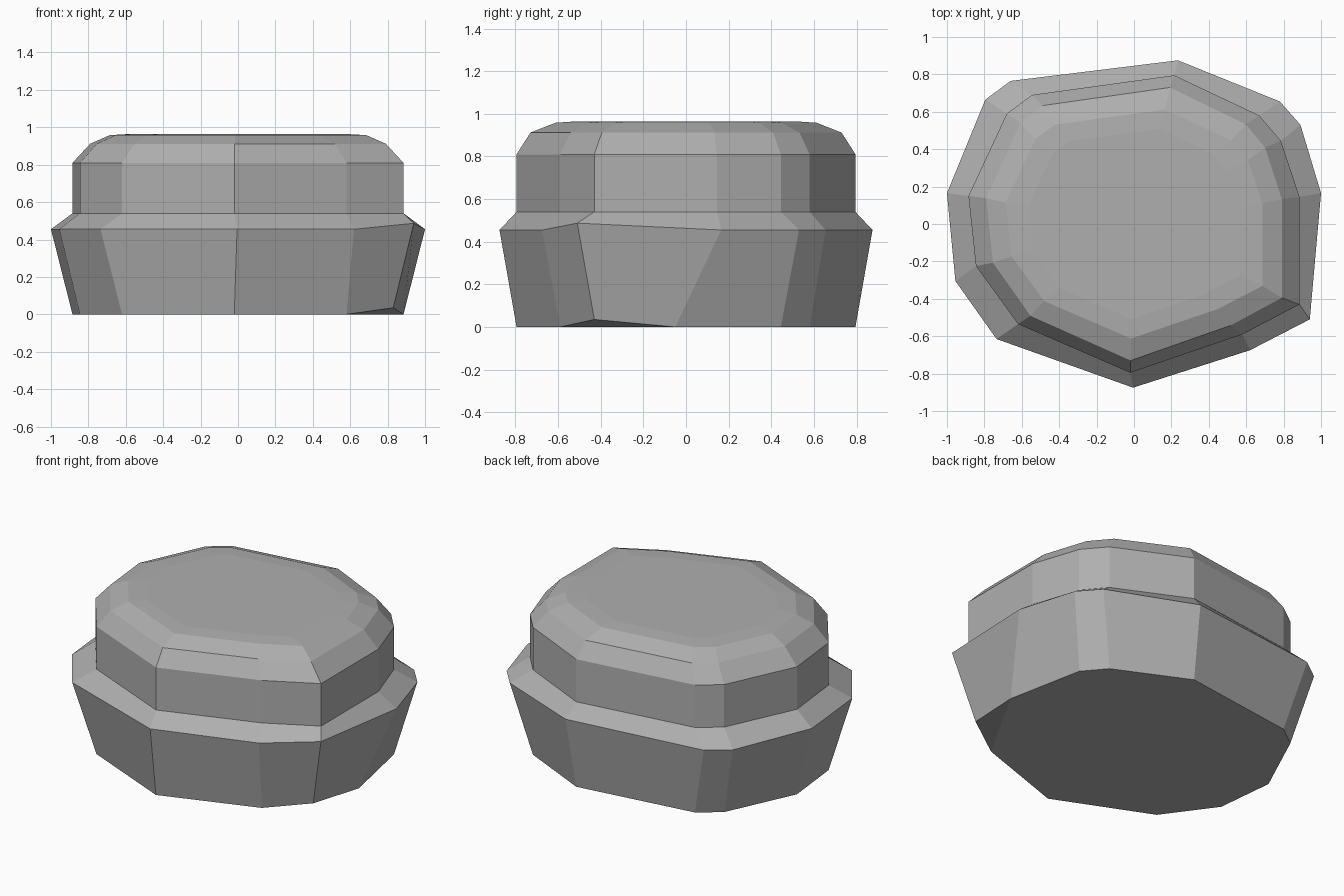
import bpy, bmesh

if "Cube" in bpy.data.objects:
    bpy.data.objects.remove(bpy.data.objects["Cube"])

# Plan outlines of the rock: upper block and wide rim (12 corners each)
upper = [(-.885, .15), (-.68, .59), (-.545, .69), (.215, .795), (.67, .58), (.785, .445),
         (.885, .145), (.885, -.43), (.58, -.59), (-.02, -.795), (-.62, -.535), (-.845, -.225)]
rim = [(-1, .165), (-.795, .665), (-.66, .765), (.235, .875), (.78, .655), (.89, .53),
       (1, .165), (.94, -.51), (.62, -.675), (-.005, -.875), (-.735, -.615), (-.955, -.305)]


def ring(outline, z, sx=1, sy=1):
    return [(x * sx, y * sy, z) for x, y in outline]


rings = [ring(upper, 0), ring(rim, .455), ring(upper, .54), ring(upper, .81),
         ring(upper, .912, .893, .918), ring(upper, .958, .775, .77),
         ring(upper, .965, .64, .64)]

# Chipped front right corner
rings[0][6] = (.885, -.05, 0)
rings[0][7] = (.83, -.43, .035)
rings[1][7] = (.94, -.51, .487)

# Loft the rings and close both ends
bm = bmesh.new()
loops = [[bm.verts.new(p) for p in r] for r in rings]
n = len(upper)
for a, b in zip(loops, loops[1:]):
    for i in range(n):
        j = (i + 1) % n
        bm.faces.new((a[i], a[j], b[j], b[i]))
bm.faces.new(loops[-1])
base = loops[0]
bm.faces.new((base[6], base[7], base[8]))
bm.faces.new([v for i, v in enumerate(base) if i != 7])
bmesh.ops.recalc_face_normals(bm, faces=bm.faces)

mesh = bpy.data.meshes.new("stepped_rock")
bm.to_mesh(mesh)
bm.free()
rock = bpy.data.objects.new("stepped_rock", mesh)
bpy.context.collection.objects.link(rock)

# Dark grey stone
stone = bpy.data.materials.new("dark_stone")
stone.diffuse_color = (.43, .43, .43, 1)
stone.use_nodes = True
stone.node_tree.nodes["Principled BSDF"].inputs["Base Color"].default_value = stone.diffuse_color
mesh.materials.append(stone)
